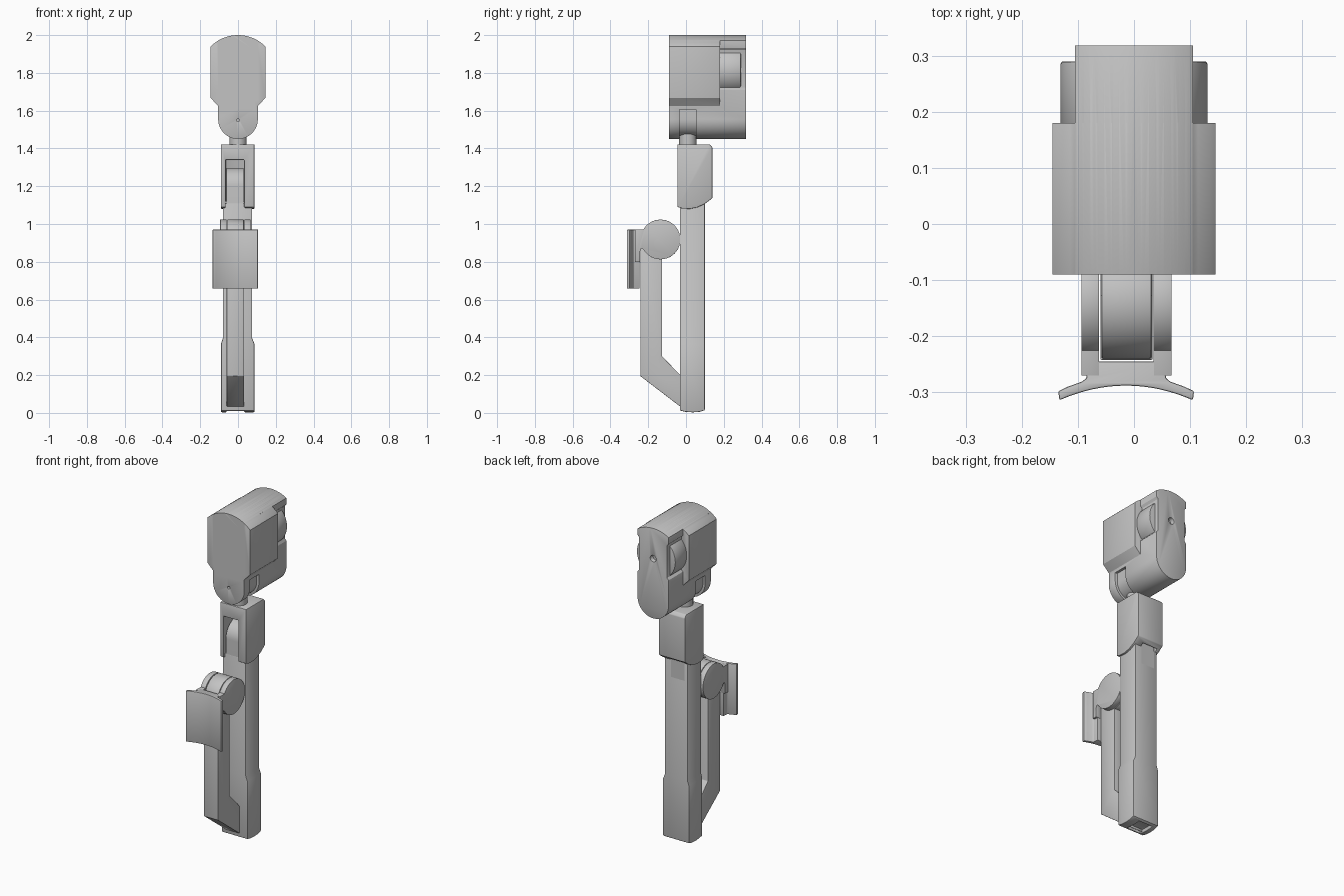
import bpy, bmesh, math
from mathutils import Vector

if "Cube" in bpy.data.objects:
    bpy.data.objects.remove(bpy.data.objects["Cube"])

GREY = (0.55, 0.55, 0.55, 1)
mat = bpy.data.materials.new("plain grey")
mat.use_nodes = True
mat.diffuse_color = GREY
mat.node_tree.nodes["Principled BSDF"].inputs["Base Color"].default_value = GREY


def arc(cu, cv, r, start, end, n=24):
    """Points along a circular arc, angles in degrees."""
    out = []
    for i in range(n + 1):
        a = math.radians(start + (end - start) * i / n)
        out.append((cu + r * math.cos(a), cv + r * math.sin(a)))
    return out


def prism(name, pts, axis, lo, hi):
    """Extrude a 2D outline along one axis."""
    place = {"X": lambda u, v: (lo, u, v),
             "Y": lambda u, v: (u, lo, v),
             "Z": lambda u, v: (u, v, lo)}[axis]
    bm = bmesh.new()
    face = bm.faces.new([bm.verts.new(place(*p)) for p in pts])
    ext = bmesh.ops.extrude_face_region(bm, geom=[face])
    move = Vector([hi - lo if a == axis else 0 for a in "XYZ"])
    bmesh.ops.translate(bm, vec=move, verts=[g for g in ext["geom"] if isinstance(g, bmesh.types.BMVert)])
    bmesh.ops.recalc_face_normals(bm, faces=bm.faces)
    mesh = bpy.data.meshes.new(name)
    bm.to_mesh(mesh)
    bm.free()
    mesh.materials.append(mat)
    ob = bpy.data.objects.new(name, mesh)
    bpy.context.collection.objects.link(ob)
    return ob


def rect(u0, u1, v0, v1):
    return [(u0, v0), (u1, v0), (u1, v1), (u0, v1)]


def activate(ob):
    bpy.ops.object.select_all(action="DESELECT")
    ob.select_set(True)
    bpy.context.view_layer.objects.active = ob


def combine(ob, other, operation="DIFFERENCE"):
    """Boolean with a helper object, which is then removed."""
    mod = ob.modifiers.new("boolean", "BOOLEAN")
    mod.operation, mod.object, mod.solver = operation, other, "EXACT"
    activate(ob)
    bpy.ops.object.modifier_apply(modifier=mod.name)
    bpy.data.objects.remove(other)


def finish(ob, width=0.005):
    """Round the hard edges and shade smooth."""
    activate(ob)
    if width:
        mod = ob.modifiers.new("bevel", "BEVEL")
        mod.width, mod.segments = width, 2
        mod.limit_method, mod.angle_limit = "ANGLE", math.radians(40)
        bpy.ops.object.modifier_apply(modifier=mod.name)
    bpy.ops.object.shade_smooth_by_angle(angle=math.radians(30))


def mirrored(side):
    return [(-x, z) for x, z in reversed(side)]


# Inner gap shared by the hinge forks
GAP0, GAP1 = -0.06, 0.033

# Head: narrow core joined with the wider front housing
side = [(0.105, 1.71), (0.094, 1.722), (0.094, 1.92), (0.105, 1.932)]
core = arc(0, 1.555, 0.105, 180, 360) + side + arc(0, 1.795, 0.205, 59.2, 120.8) + mirrored(side)
head = prism("head", core, "Y", -0.09, 0.318)
side = [(0.09, 1.61), (0.145, 1.667)]
shell = prism("head_shell", side + arc(0, 1.795, 0.205, 45, 135) + mirrored(side), "Y", -0.09, 0.18)
combine(head, shell, "UNION")
combine(head, prism("slot_cutter", rect(-0.2, 0.2, 1.4, 1.605), "Y", -0.035, 0.052))
combine(head, prism("pin_cutter", arc(0, 1.55, 0.008, 0, 345, 11), "Y", -0.12, -0.07))
combine(head, prism("hole_cutter", arc(0, 1.815, 0.02, 0, 345, 23), "Y", 0.28, 0.35))
finish(head, 0.004)

# Side wheel showing through both flanks of the head
finish(prism("head_wheel", arc(0, 1.815, 0.131, 0, 355, 71), "Y", 0.175, 0.29))

# Swivel knuckle inside the head and the neck below it
knuckle = arc(0, 1.555, 0.09, 180, 360) + [(0.09, 1.61), (-0.09, 1.61)]
finish(prism("head_knuckle", knuckle, "Y", -0.035, 0.052), 0)
finish(prism("neck", arc(0, 0.01, 0.046, 0, 352.5, 47), "Z", 1.4, 1.48), 0)

# Upper hinge block with a front slot
block_side = [(-0.045, 1.09), (-0.02, 1.082), (0.02, 1.08), (0.06, 1.088), (0.1, 1.107),
              (0.14, 1.137), (0.14, 1.405), (0.125, 1.422), (-0.045, 1.422)]
block = prism("hinge_block", block_side, "X", -0.09, 0.087)
combine(block, prism("slot_cutter", rect(-0.1, 0.115, 1.0, 1.34), "X", -0.066, GAP1))
finish(block, 0.004)

# Handle: rounded tongue, slim shaft and thicker grip with a tapered shoulder
tongue = [(0.1, 1.0), (0.1, 1.296)] + arc(0.065, 1.2, 0.096, 90, 180, 12) + [(-0.031, 1.0)]
finish(prism("handle_tongue", tongue, "X", GAP0, GAP1 - 0.003), 0)
outline = [(-0.09, 0), (0.087, 0), (0.087, 0.365), (0.075, 0.395), (0.075, 1.11),
           (-0.08, 1.11), (-0.08, 0.395), (-0.09, 0.365)]
handle = prism("handle", outline, "Y", -0.032, 0.1)
base = [(-0.1, 0.02), (-0.032, 0.012), (0, 0.005), (0.035, 0.003), (0.07, 0.005),
        (0.1, 0.014), (0.2, 0.03), (0.2, -0.1), (-0.1, -0.1)]
combine(handle, prism("base_cutter", base, "X", -0.3, 0.3))
combine(handle, prism("slot_cutter", rect(-0.02, 0.08, -0.1, 0.025), "X", GAP0, GAP1))
finish(handle)

# Angled link arm running up in front of the handle
arm = [(0.0, 0.01), (0.0, 0.165), (-0.03, 0.2), (-0.127, 0.3), (-0.127, 0.92), (-0.242, 0.92), (-0.242, 0.195)]
finish(prism("link_arm", arm, "X", GAP0, GAP1), 0.002)
finish(prism("link_knuckle", arc(-0.135, 0.918, 0.105, 0, 355, 71), "X", GAP0 + 0.002, GAP1 - 0.002), 0.003)

# Fork cheeks that tie the saddle pad to the link
for name, lo, hi in (("right_cheek", -0.094, GAP0 - 0.002), ("left_cheek", GAP1 + 0.002, 0.067)):
    cheek = arc(-0.135, 0.918, 0.105, -150, 150, 50) + [(-0.225, 0.97), (-0.27, 0.97), (-0.27, 0.8), (-0.243, 0.8),
                                                         (-0.243, 0.855), (-0.236, 0.872)]
    finish(prism(name, cheek, "X", lo, hi), 0.002)

# Saddle pad with a concave front and flared wings
MID = -0.014
front = [(MID + 0.119 * t, -0.288 - 0.026 * t * t) for t in [i / 8 - 1 for i in range(17)]]
wing = [(0.107, -0.298), (0.09, -0.29), (0.065, -0.281), (0.057, -0.275), (0.054, -0.245)]
back = wing + [(2 * MID - x, y) for x, y in reversed(wing)]
finish(prism("saddle_pad", front + back, "Z", 0.658, 0.97), 0.003)
